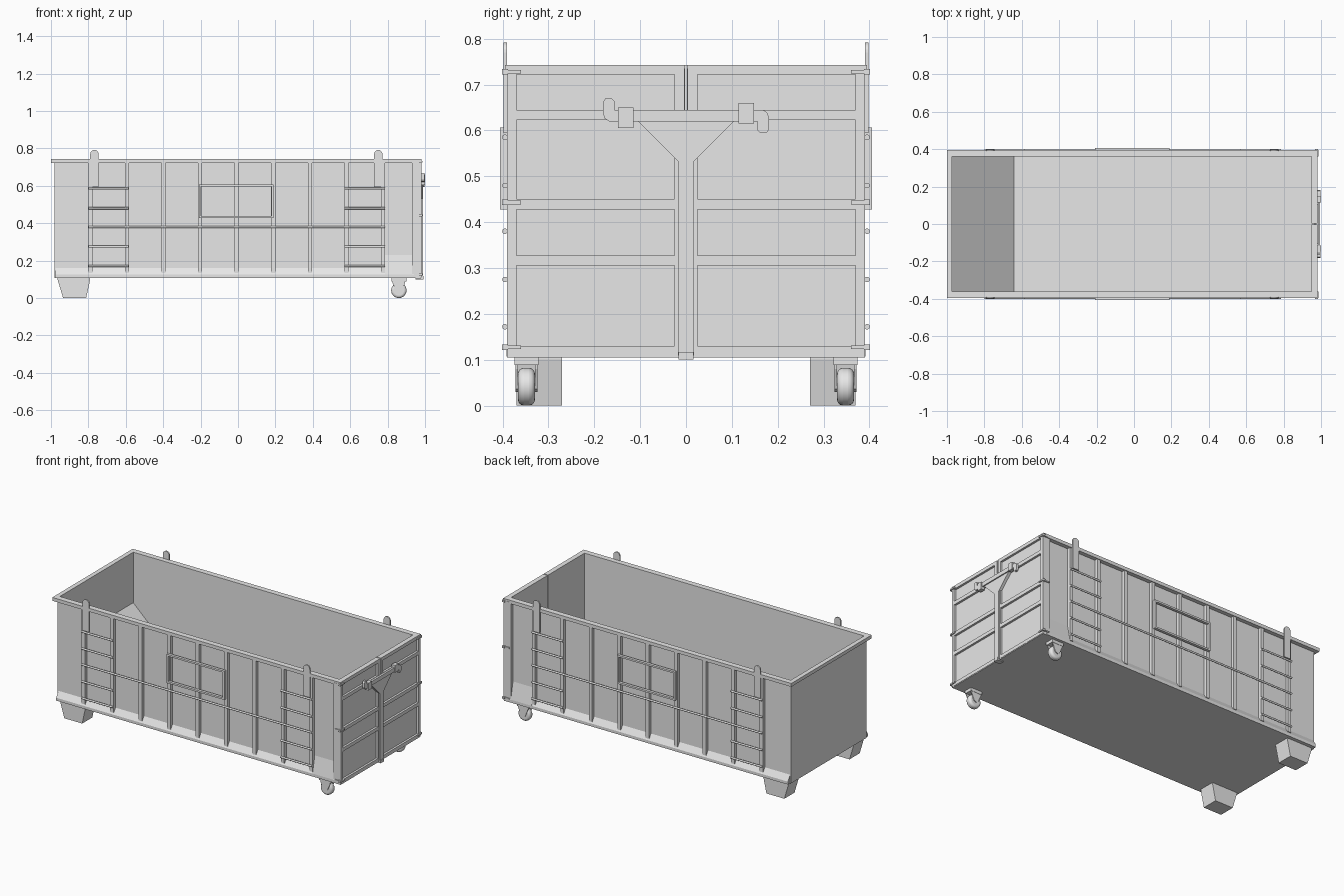
import bpy, bmesh, math
from mathutils import Matrix

if "Cube" in bpy.data.objects:
    bpy.data.objects.remove(bpy.data.objects["Cube"])

grey = bpy.data.materials.new("painted_steel_grey")
grey.diffuse_color = (0.8, 0.8, 0.8, 1)
grey.use_nodes = True
grey.node_tree.nodes["Principled BSDF"].inputs["Base Color"].default_value = grey.diffuse_color


def finish(name, bm, mirror):
    bmesh.ops.recalc_face_normals(bm, faces=bm.faces)
    me = bpy.data.meshes.new(name)
    bm.to_mesh(me)
    bm.free()
    me.materials.append(grey)
    ob = bpy.data.objects.new(name, me)
    bpy.context.collection.objects.link(ob)
    if mirror:
        m = ob.modifiers.new("mirror", 'MIRROR')
        m.use_axis = (False, True, False)
        m.use_mirror_merge = False
    return ob


def add_box(bm, x0, x1, y0, y1, z0, z1):
    mat = Matrix.Translation(((x0 + x1) / 2, (y0 + y1) / 2, (z0 + z1) / 2)) @ \
        Matrix.Diagonal((x1 - x0, y1 - y0, z1 - z0, 1))
    bmesh.ops.create_cube(bm, size=1, matrix=mat)


def boxes(name, items, mirror=False):
    bm = bmesh.new()
    for b in items:
        add_box(bm, *b)
    return finish(name, bm, mirror)


def prism(name, pts, axis, a, b, mirror=False):
    """Extrude a 2D outline along an axis; outline uses the other two axes in order."""
    bm = bmesh.new()

    def ring(t):
        out = []
        for p in pts:
            c = list(p)
            c.insert(axis, t)
            out.append(bm.verts.new(c))
        return out
    r0, r1 = ring(a), ring(b)
    bm.faces.new(r0)
    bm.faces.new(r1)
    n = len(pts)
    for i in range(n):
        j = (i + 1) % n
        bm.faces.new((r0[i], r0[j], r1[j], r1[i]))
    return finish(name, bm, mirror)


def rods(name, items, mirror=True):
    """Round bars along x: (x0, x1, y, z, radius)."""
    bm = bmesh.new()
    for x0, x1, y, z, r in items:
        mat = Matrix.Translation(((x0 + x1) / 2, y, z)) @ Matrix.Rotation(math.pi / 2, 4, 'Y')
        bmesh.ops.create_cone(bm, cap_ends=True, segments=10, radius1=r, radius2=r,
                              depth=x1 - x0, matrix=mat)
    return finish(name, bm, mirror)


def smooth(ob, angle=40):
    bpy.ops.object.select_all(action='DESELECT')
    ob.select_set(True)
    bpy.context.view_layer.objects.active = ob
    bpy.ops.object.shade_smooth_by_angle(angle=math.radians(angle))


# Tub: floor, walls and sloped inner end
boxes("floor", [(-0.98, 0.955, -0.37, 0.37, 0.107, 0.12)])
boxes("side_wall", [(-0.98, 0.95, -0.37, -0.36, 0.107, 0.73)], True)
boxes("end_wall", [(-0.98, -0.972, -0.37, 0.37, 0.107, 0.73)])
prism("inner_slope", [(-0.973, 0.118), (-0.64, 0.118), (-0.973, 0.43)], 1, -0.362, 0.362)

# Top rim
boxes("top_rim_sides", [(-1.0, 0.98, -0.395, -0.36, 0.722, 0.743)], True)
boxes("top_rim_end", [(-1.0, -0.972, -0.36, 0.36, 0.722, 0.743)])

# Bottom rail with sloped top, and gusset near the doors
prism("bottom_rail", [(-0.365, 0.107), (-0.392, 0.107), (-0.392, 0.125), (-0.37, 0.16),
                      (-0.365, 0.16)], 0, -0.975, 0.955, True)
prism("corner_gusset", [(-0.365, 0.12), (-0.392, 0.125), (-0.37, 0.23), (-0.365, 0.23)],
      0, 0.787, 0.93, True)

# Side ribs, evenly spaced
ribs = [-0.79 + i * 0.1957 for i in range(9)]
boxes("side_ribs", [(x - 0.011, x + 0.011, -0.39, -0.365, 0.135, 0.725) for x in ribs], True)
boxes("corner_post", [(0.93, 0.957, -0.39, -0.36, 0.107, 0.725)], True)

# Ladder rungs and the long side bar
rungs = [0.172, 0.275, 0.48, 0.585]
spans = [(ribs[0], ribs[1]), (ribs[7], ribs[8])]
smooth(rods("ladder_rungs", [(a - 0.01, b + 0.01, -0.395, z, 0.006)
                             for a, b in spans for z in rungs]))
smooth(rods("long_side_bar", [(ribs[0] - 0.01, ribs[8] + 0.01, -0.395, 0.38, 0.006)]))

# Sign frame
sx0, sx1, sz0, sz1, w = -0.208, 0.19, 0.428, 0.607, 0.011
boxes("sign_frame", [(sx0, sx1, -0.406, -0.389, sz0, sz0 + w),
                     (sx0, sx1, -0.406, -0.389, sz1 - w, sz1),
                     (sx0, sx0 + w, -0.406, -0.389, sz0 + w, sz1 - w),
                     (sx1 - w, sx1, -0.406, -0.389, sz0 + w, sz1 - w)], True)

# Lifting ears with rounded tops
for label, cx in (("front", -0.768), ("rear", 0.75)):
    arc = [(cx + 0.022 * math.cos(math.pi * i / 10), 0.77 + 0.022 * math.sin(math.pi * i / 10))
           for i in range(11)]
    prism(label + "_lifting_ear", [(cx - 0.022, 0.595), (cx + 0.022, 0.595)] + arc,
          1, -0.398, -0.39, True)

# Tapered front feet
prism("front_foot", [(-0.965, 0.108), (-0.79, 0.108), (-0.79, 0.1), (-0.812, 0.0),
                     (-0.935, 0.0), (-0.965, 0.1)], 1, -0.37, -0.27, True)

# Rear casters
cx, cz, cy = 0.86, 0.041, -0.348
bm = bmesh.new()
bmesh.ops.create_cone(bm, cap_ends=True, segments=32, radius1=0.041, radius2=0.041, depth=0.037,
                      matrix=Matrix.Translation((cx, cy, cz)) @ Matrix.Rotation(math.pi / 2, 4, 'X'))
wheel = finish("caster_wheel", bm, True)
bev = wheel.modifiers.new("bevel", 'BEVEL')
bev.width, bev.segments, bev.limit_method = 0.013, 4, 'ANGLE'
smooth(wheel, 50)
fork = [(0.825, 0.1), (0.895, 0.1), (0.893, 0.08), (0.874, 0.036), (0.86, 0.03),
        (0.846, 0.036), (0.827, 0.08)]
prism("caster_fork_outer", fork, 1, -0.372, -0.367, True)
prism("caster_fork_inner", fork, 1, -0.329, -0.324, True)
boxes("caster_plate", [(0.82, 0.9, -0.374, -0.322, 0.088, 0.108)], True)

# Rear doors: recessed panels behind a raised frame
boxes("door_panel", [(0.95, 0.967, -0.39, -0.002, 0.11, 0.735)], True)
rails = [(0.109, 0.13), (0.305, 0.327), (0.428, 0.45), (0.623, 0.645), (0.722, 0.743)]
boxes("door_frame", [(0.96, 0.98, -0.37, -0.025, a, b) for a, b in rails] +
      [(0.955, 0.98, -0.39, -0.37, 0.109, 0.743), (0.96, 0.98, -0.025, -0.003, 0.109, 0.743)], True)
boxes("door_top_rim", [(0.95, 0.98, -0.36, -0.003, 0.722, 0.743)], True)
boxes("door_sill", [(0.95, 0.978, -0.39, 0.39, 0.105, 0.112)])
boxes("door_center_post", [(0.965, 0.988, -0.017, 0.017, 0.109, 0.535)])
boxes("center_post_foot", [(0.95, 0.992, -0.016, 0.016, 0.1, 0.117)])
prism("latch_gusset", [(-0.107, 0.622), (0.107, 0.622), (0.017, 0.532), (-0.017, 0.532)],
      0, 0.97, 0.988)

# Hinges
hz = [0.127, 0.443, 0.728]
boxes("hinge_straps", [(0.94, 0.987, -0.396, -0.36, z - 0.004, z + 0.004) for z in hz], True)
boxes("hinge_pins", [(0.968, 0.984, -0.401, -0.388, z - 0.006, z + 0.006) for z in hz], True)

# Latch bar with hooked ends and clamps; right end is the left turned half round
boxes("latch_bar", [(0.983, 0.995, -0.155, 0.155, 0.62, 0.645)])
hook = [(-0.14, 0.62), (-0.168, 0.62), (-0.177, 0.626), (-0.181, 0.637), (-0.181, 0.662),
        (-0.176, 0.67), (-0.162, 0.67), (-0.156, 0.664), (-0.156, 0.645), (-0.14, 0.645)]
for label, s in (("left", 1), ("right", -1)):
    prism(label + "_latch_hook", [(s * y, 0.6325 + s * (z - 0.6325)) for y, z in hook],
          0, 0.982, 0.996)
    z0, z1 = sorted((0.6325 + s * -0.0275, 0.6325 + s * 0.0175))
    y0, y1 = sorted((s * -0.148, s * -0.115))
    boxes(label + "_latch_clamp", [(0.975, 1.0, y0, y1, z0, z1)])
